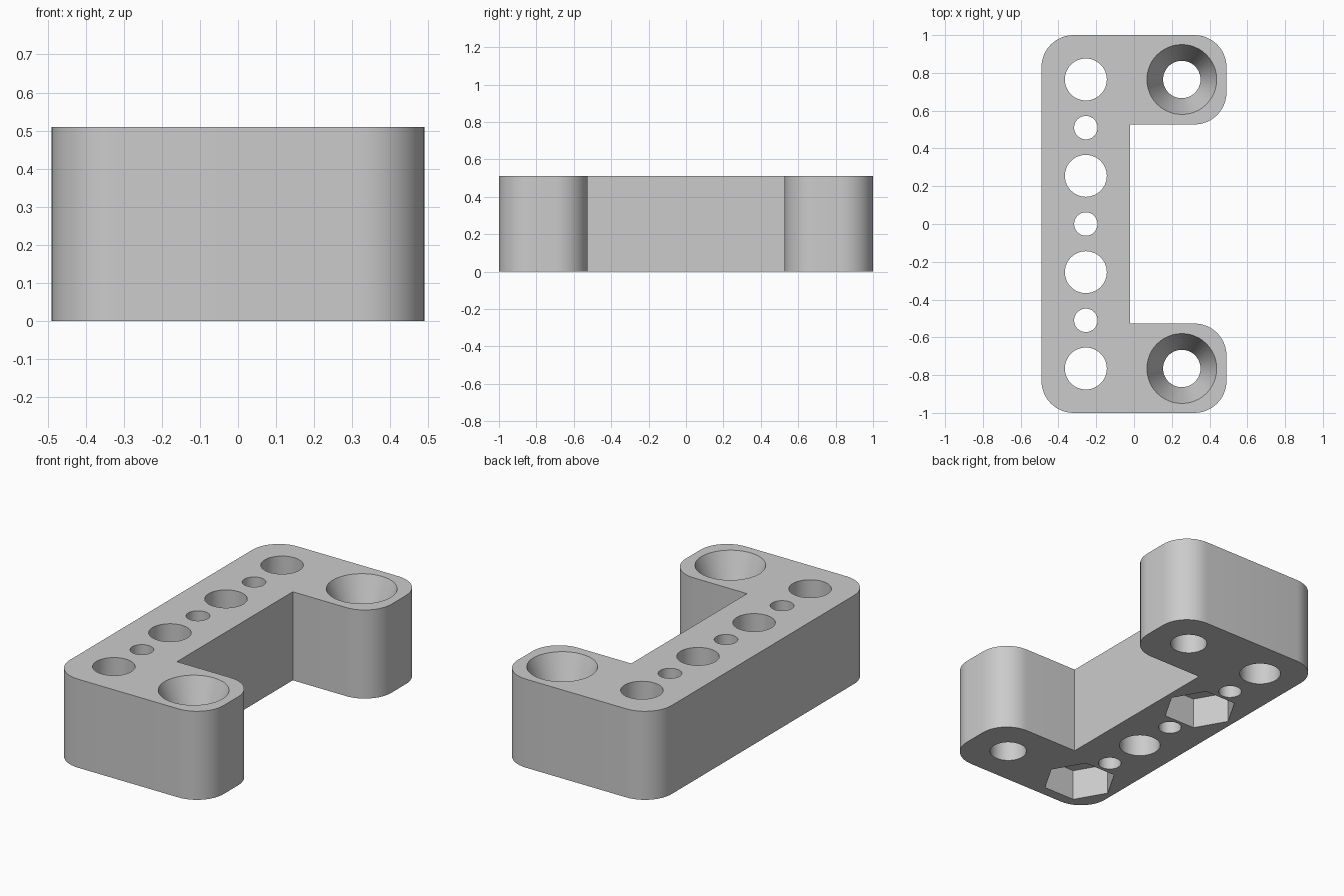
import bpy, bmesh, math

if "Cube" in bpy.data.objects:
    bpy.data.objects.remove(bpy.data.objects["Cube"])

H = 0.51          # block height
HOLE_X = 0.255    # hole columns sit at -HOLE_X and +HOLE_X
PITCH = 0.51      # spacing of the hole row
R = 0.17          # outer corner radius

grey = bpy.data.materials.new("plain_grey")
grey.diffuse_color = (0.6, 0.6, 0.6, 1)
grey.use_nodes = True
grey.node_tree.nodes["Principled BSDF"].inputs["Base Color"].default_value = grey.diffuse_color


def new_object(name, bm):
    bmesh.ops.recalc_face_normals(bm, faces=bm.faces)
    mesh = bpy.data.meshes.new(name)
    bm.to_mesh(mesh)
    bm.free()
    mesh.materials.append(grey)
    ob = bpy.data.objects.new(name, mesh)
    bpy.context.collection.objects.link(ob)
    return ob


def corner(cx, cy, start, steps=12):
    """Quarter-circle of points, counter-clockwise from the start angle."""
    return [(cx + R * math.cos(a), cy + R * math.sin(a))
            for a in (math.radians(start + 90 * i / steps) for i in range(steps + 1))]


# C-shaped block with rounded outer corners and square inner corners
W, L, ARM, STEP = 0.49, 1.0, 0.527, -0.02
outline = (corner(-W + R, -L + R, 180) + corner(W - R, -L + R, 270)
           + corner(W - R, -ARM - R, 0) + [(STEP, -ARM), (STEP, ARM)]
           + corner(W - R, ARM + R, 270) + corner(W - R, L - R, 0)
           + corner(-W + R, L - R, 90))
bm = bmesh.new()
base = bm.faces.new([bm.verts.new((x, y, 0)) for x, y in outline])
top = bmesh.ops.extrude_face_region(bm, geom=[base])["geom"]
bmesh.ops.translate(bm, vec=(0, 0, H),
                    verts=[v for v in top if isinstance(v, bmesh.types.BMVert)])
bracket = new_object("bracket_block", bm)


def cut(name, x, y, rings, sides=48):
    """Cut a stack of (z, radius) rings out of the block."""
    bm = bmesh.new()
    loops = [[bm.verts.new((x + r * math.cos(2 * math.pi * i / sides),
                            y + r * math.sin(2 * math.pi * i / sides), z))
              for i in range(sides)] for z, r in rings]
    bm.faces.new(loops[0])
    bm.faces.new(loops[-1])
    for a, b in zip(loops, loops[1:]):
        for i in range(sides):
            j = (i + 1) % sides
            bm.faces.new((a[i], a[j], b[j], b[i]))
    cutter = new_object(name, bm)
    cutter.hide_render = True
    mod = bracket.modifiers.new(name, "BOOLEAN")
    mod.operation = "DIFFERENCE"
    mod.solver = "EXACT"
    mod.object = cutter
    bpy.context.view_layer.objects.active = bracket
    bpy.ops.object.modifier_apply(modifier=name)
    bpy.data.objects.remove(cutter)


# Row of alternating large and small through holes
for k in range(-3, 4):
    radius = 0.111 if k % 2 else 0.062
    cut("row_hole_cutter", -HOLE_X, k * PITCH / 2, [(-0.1, radius), (H + 0.1, radius)])

# Hexagonal nut pockets in the underside of two large holes
for k in (-3, 1):
    cut("nut_pocket_cutter", -HOLE_X, k * PITCH / 2, [(-0.1, 0.2), (0.18, 0.2)], 6)

# Countersunk screw holes in the two arms
CONE, RIM, BORE = 0.22, 0.185, 0.099
slope = (RIM - BORE) / CONE
for side in (-1, 1):
    cut("screw_hole_cutter", HOLE_X - 0.002, side * 0.765,
        [(-0.1, BORE), (H - CONE, BORE), (H + 0.1, RIM + 0.1 * slope)])

# Smooth round walls, crisp edges
bpy.ops.object.select_all(action="DESELECT")
bracket.select_set(True)
bpy.context.view_layer.objects.active = bracket
bpy.ops.object.shade_smooth_by_angle(angle=math.radians(20))
